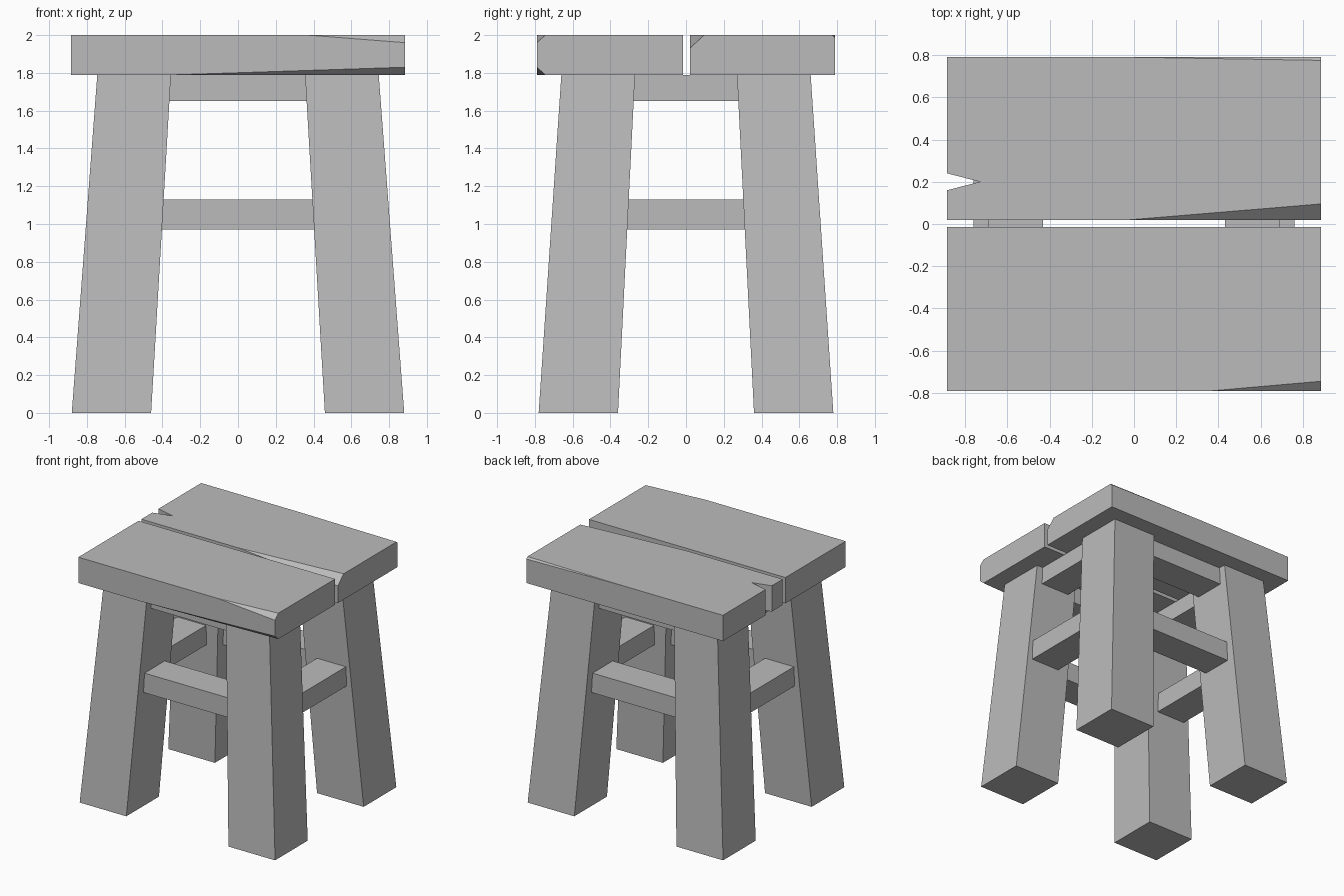
import bpy, bmesh
from mathutils import Vector

cube = bpy.data.objects.get("Cube")
if cube:
    bpy.data.objects.remove(cube, do_unlink=True)

# One plain grey for the whole stool
GREY = (0.5, 0.5, 0.5, 1)
grey = bpy.data.materials.new("stool grey")
grey.use_nodes = True
grey.diffuse_color = GREY
grey.node_tree.nodes["Principled BSDF"].inputs["Base Color"].default_value = GREY

SEAT_BOTTOM, SEAT_TOP = 1.79, 2.0
HALF_X, HALF_Y = 0.885, 0.79


def finish(name, bm):
    bmesh.ops.recalc_face_normals(bm, faces=bm.faces)
    mesh = bpy.data.meshes.new(name)
    bm.to_mesh(mesh)
    bm.free()
    mesh.materials.append(grey)
    obj = bpy.data.objects.new(name, mesh)
    bpy.context.collection.objects.link(obj)
    return obj


def prism(outline, z0, z1, top_outline=None):
    """Solid between an outline at z0 and a matching outline at z1."""
    bm = bmesh.new()
    low = [bm.verts.new((x, y, z0)) for x, y in outline]
    high = [bm.verts.new((x, y, z1)) for x, y in top_outline or outline]
    bm.faces.new(low[::-1])
    bm.faces.new(high)
    n = len(low)
    for i in range(n):
        j = (i + 1) % n
        bm.faces.new((low[i], low[j], high[j], high[i]))
    return bm


def rect(x0, x1, y0, y1):
    return [(x0, y0), (x1, y0), (x1, y1), (x0, y1)]


def chip(bm, y, z, start_x, dy, dz):
    """Slice a long splinter off an edge, widening towards +x."""
    start = Vector((start_x, y, z))
    side = Vector((HALF_X, y + dy, z))
    face = Vector((HALF_X, y, z + dz))
    normal = (side - start).cross(face - start).normalized()
    if normal.dot(Vector((HALF_X, y, z)) - start) < 0:
        normal = -normal
    cut = bmesh.ops.bisect_plane(
        bm, geom=bm.verts[:] + bm.edges[:] + bm.faces[:], dist=1e-5,
        plane_co=start, plane_no=normal, clear_outer=True)
    edges = [e for e in cut["geom_cut"] if isinstance(e, bmesh.types.BMEdge)]
    bmesh.ops.holes_fill(bm, edges=edges)


# Seat: front plank with two splintered front edges
bm = prism(rect(-HALF_X, HALF_X, -HALF_Y, -0.015), SEAT_BOTTOM, SEAT_TOP)
chip(bm, -HALF_Y, SEAT_TOP, 0.37, 0.045, -0.04)
chip(bm, -HALF_Y, SEAT_BOTTOM, -0.33, 0.045, 0.04)
finish("front_seat_plank", bm)

# Seat: back plank with a split in one end and splintered top edges
outline = rect(-HALF_X, HALF_X, 0.02, HALF_Y)
outline += [(-HALF_X, 0.24), (-0.73, 0.20), (-HALF_X, 0.16)]
bm = prism(outline, SEAT_BOTTOM, SEAT_TOP)
chip(bm, 0.02, SEAT_TOP, -0.02, 0.075, -0.07)
chip(bm, HALF_Y, SEAT_TOP, 0.0, -0.015, -0.015)
finish("back_seat_plank", bm)

# Four splayed, slightly tapered legs
for sx, side in ((1, "left"), (-1, "right")):
    for sy, end in ((-1, "front"), (1, "back")):
        foot = rect(sx * 0.46, sx * 0.88, sy * 0.36, sy * 0.78)
        head = rect(sx * 0.355, sx * 0.745, sy * 0.27, sy * 0.66)
        finish(f"{end}_{side}_leg", prism(foot, 0, SEAT_BOTTOM, head))

# Upper and lower rails, their ends let into the legs
for level, z0, z1, rx, ry in (("upper", 1.65, SEAT_BOTTOM, 0.56, 0.47),
                              ("lower", 0.97, 1.13, 0.63, 0.51)):
    w = 0.13
    for s, end, side in ((-1, "front", "right"), (1, "back", "left")):
        finish(f"{level}_{end}_rail",
               prism(rect(-0.45, 0.45, s * ry - w, s * ry + w), z0, z1))
        finish(f"{level}_{side}_rail",
               prism(rect(s * rx - w, s * rx + w, -0.36, 0.36), z0, z1))
